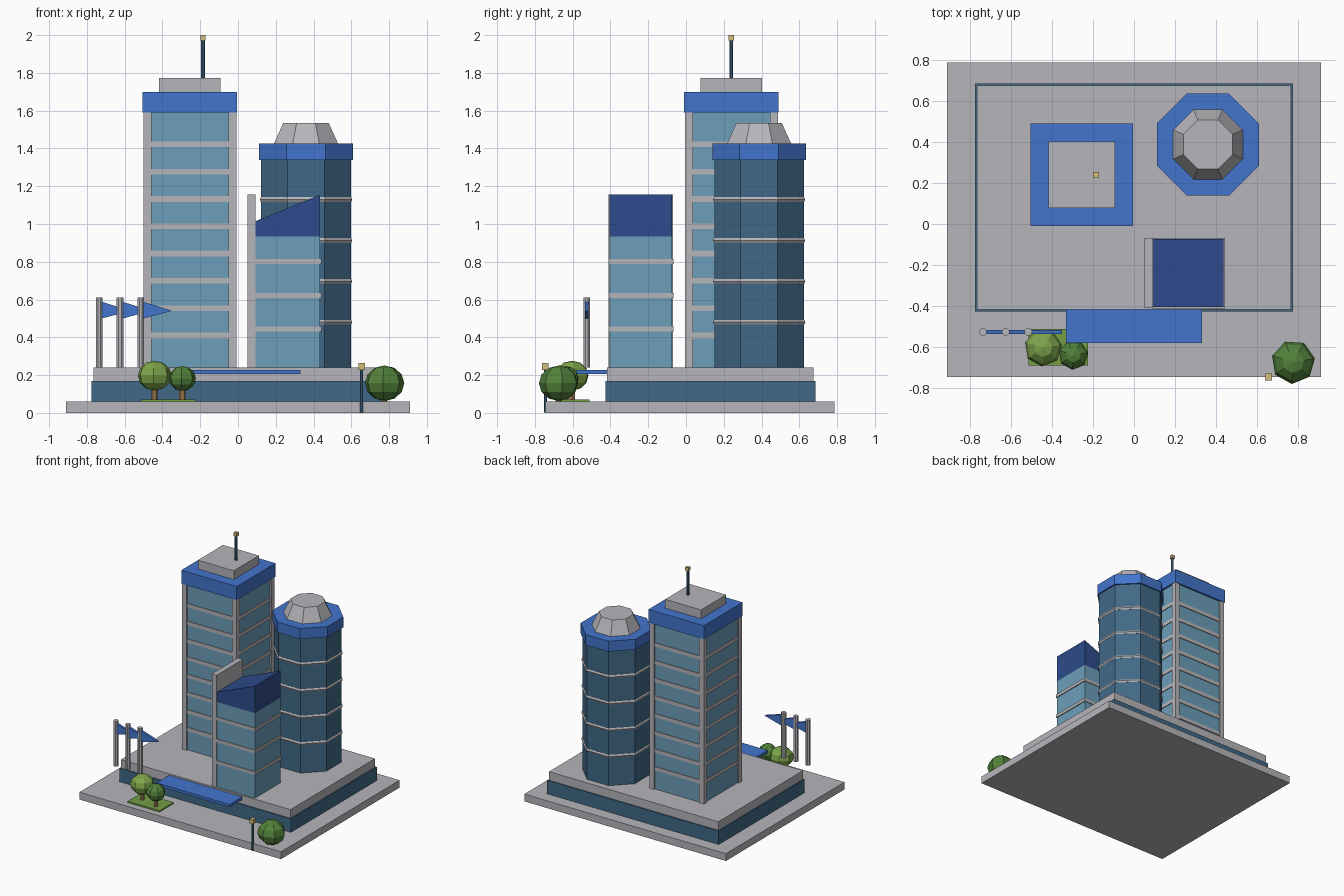
import bpy, bmesh
from math import pi, cos, radians
from mathutils import Matrix

if "Cube" in bpy.data.objects:
    bpy.data.objects.remove(bpy.data.objects["Cube"], do_unlink=True)


def material(name, rgb):
    def linear(v):
        v /= 255
        return v / 12.92 if v < 0.04 else ((v + 0.055) / 1.055) ** 2.4
    colour = [linear(v) for v in rgb] + [1]
    mat = bpy.data.materials.new(name)
    mat.use_nodes = True
    mat.diffuse_color = colour
    mat.node_tree.nodes["Principled BSDF"].inputs["Base Color"].default_value = colour
    return mat


concrete = material("concrete", (182, 182, 187))
blue = material("bright blue", (66, 117, 205))
navy = material("navy blue", (45, 75, 140))
glass = material("light glass", (108, 158, 186))
dark_glass = material("dark glass", (65, 105, 135))
leaf = material("light leaf", (125, 165, 75))
dark_leaf = material("dark leaf", (82, 130, 58))
grass = material("grass green", (115, 158, 68))
bark = material("bark brown", (165, 125, 80))
lamp_cream = material("lamp cream", (212, 188, 128))


def finish(name, bm, mat):
    bmesh.ops.recalc_face_normals(bm, faces=bm.faces)
    mesh = bpy.data.meshes.new(name)
    bm.to_mesh(mesh)
    bm.free()
    mesh.materials.append(mat)
    obj = bpy.data.objects.new(name, mesh)
    bpy.context.collection.objects.link(obj)
    return obj


def box(name, mat, x, y, z):
    """Box from (min, max) pairs."""
    bm = bmesh.new()
    bmesh.ops.create_cube(bm, size=1)
    for v in bm.verts:
        v.co = [a + (b - a) * (c + 0.5) for (a, b), c in zip((x, y, z), v.co)]
    return finish(name, bm, mat)


def block(name, mat, cx, cy, half, z):
    return box(name, mat, (cx - half, cx + half), (cy - half, cy + half), z)


def prism(name, mat, cx, cy, r, z, sides=8, top=None):
    """Upright prism or frustum whose flats face the axes; r is the apothem."""
    bm = bmesh.new()
    k = 1 / cos(pi / sides)
    place = Matrix.Translation((cx, cy, sum(z) / 2)) @ Matrix.Rotation(pi / sides, 4, "Z")
    bmesh.ops.create_cone(bm, cap_ends=True, segments=sides, radius1=r * k,
                          radius2=(r if top is None else top) * k,
                          depth=z[1] - z[0], matrix=place)
    return finish(name, bm, mat)


def side_profile(name, mat, points, y):
    """Extrude an x-z outline along y."""
    bm = bmesh.new()
    face = bm.faces.new([bm.verts.new((px, y[0], pz)) for px, pz in points])
    new = bmesh.ops.extrude_face_region(bm, geom=[face])["geom"]
    bmesh.ops.translate(bm, vec=(0, y[1] - y[0], 0),
                        verts=[v for v in new if isinstance(v, bmesh.types.BMVert)])
    return finish(name, bm, mat)


def tree(name, mat, x, y, z, r, height):
    prism(name + "_trunk", bark, x, y, 0.014, (0.06, z), 6)
    bm = bmesh.new()
    place = (Matrix.Translation((x, y, z)) @ Matrix.Rotation(radians(22), 4, "Z")
             @ Matrix.Diagonal((r, r, height, 1)))
    bmesh.ops.create_uvsphere(bm, u_segments=7, v_segments=6, radius=1, matrix=place)
    finish(name + "_crown", bm, mat)


# Ground and podium
box("ground_slab", concrete, (-0.91, 0.91), (-0.745, 0.785), (0, 0.06))
box("podium_glass", dark_glass, (-0.775, 0.775), (-0.425, 0.685), (0.06, 0.17))
box("podium_roof", concrete, (-0.765, 0.765), (-0.417, 0.675), (0.17, 0.24))
box("entrance_canopy", blue, (-0.33, 0.33), (-0.58, -0.417), (0.205, 0.228))

# Square tower
TX, TY = -0.255, 0.24
block("square_tower_glass", glass, TX, TY, 0.235, (0.24, 1.6))
for sx in (-1, 1):
    for sy in (-1, 1):
        block("square_tower_post", concrete, TX + sx * 0.225, TY + sy * 0.225,
              0.021, (0.24, 1.6))
for i in range(8):
    z = 0.41 + i * 0.1445
    block("square_tower_band", concrete, TX, TY, 0.241, (z - 0.015, z + 0.015))
block("square_tower_cap", blue, TX, TY, 0.25, (1.59, 1.7))
block("square_tower_plant_room", concrete, TX, TY, 0.162, (1.7, 1.772))
prism("antenna_mast", dark_glass, -0.185, TY, 0.01, (1.772, 1.98))
block("antenna_tip", lamp_cream, -0.185, TY, 0.014, (1.972, 2))

# Octagonal tower
OX, OY = 0.36, 0.387
prism("octagon_tower_glass", dark_glass, OX, OY, 0.237, (0.24, 1.345))
for i in range(4):
    bpy.ops.mesh.primitive_torus_add(
        major_segments=8, minor_segments=6, major_radius=0.2505, minor_radius=0.0145,
        location=(OX, OY, 0.48 + i * 0.2165), rotation=(0, 0, pi / 8))
    ring = bpy.context.object
    ring.name = "octagon_tower_ring"
    ring.data.materials.append(concrete)
    ring.data.shade_flat()
prism("octagon_tower_cap", blue, OX, OY, 0.248, (1.34, 1.425))
prism("octagon_tower_dome", concrete, OX, OY, 0.17, (1.425, 1.535), top=0.12)

# Sloped tower
depth = (-0.405, -0.073)
box("sloped_tower_glass", glass, (0.093, 0.435), depth, (0.24, 0.935))
for z in (0.445, 0.622, 0.802):
    box("sloped_tower_band", concrete, (0.09, 0.442), (-0.411, -0.067),
        (z - 0.013, z + 0.013))
side_profile("sloped_tower_roof", navy,
             [(0.093, 0.935), (0.435, 0.935), (0.435, 1.155), (0.093, 1.015)], depth)
box("sloped_tower_fin", concrete, (0.05, 0.093), (-0.409, -0.069), (0.24, 1.155))

# Flagpoles with pennants
for i in range(3):
    x = -0.735 + i * 0.11
    prism("flagpole", concrete, x, -0.525, 0.018, (0.24, 0.61))
    side_profile("pennant", blue,
                 [(x + 0.015, 0.5), (x + 0.165, 0.54), (x + 0.015, 0.588)],
                 (-0.535, -0.515))

# Planting
box("grass_bed", grass, (-0.513, -0.225), (-0.69, -0.51), (0.06, 0.071))
tree("light_tree", leaf, -0.442, -0.602, 0.197, 0.092, 0.079)
tree("small_tree", dark_leaf, -0.295, -0.637, 0.182, 0.073, 0.066)
tree("corner_tree", dark_leaf, 0.775, -0.672, 0.157, 0.107, 0.094)

# Street lamp
prism("lamp_post", dark_glass, 0.655, -0.745, 0.008, (0.003, 0.235))
block("lamp_head", lamp_cream, 0.655, -0.745, 0.017, (0.227, 0.263))
